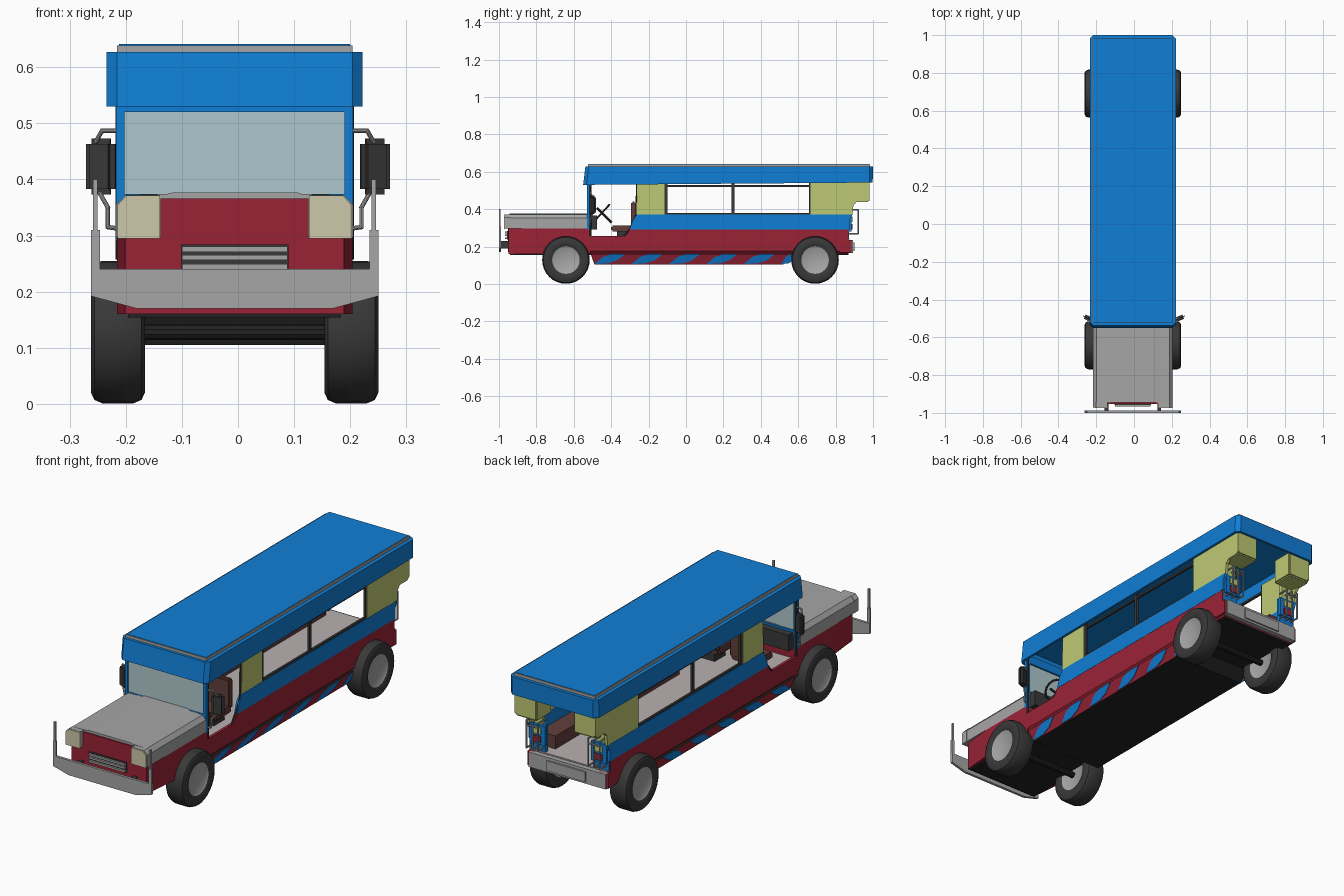
import bpy, bmesh, math
from mathutils import Vector, Matrix

if "Cube" in bpy.data.objects:
    bpy.data.objects.remove(bpy.data.objects["Cube"])

CX = -0.006   # body centreline
SIDES = (-1, 1)


def mat(name, r, g, b):
    m = bpy.data.materials.new(name)
    lin = lambda c: ((c / 255 + 0.055) / 1.055) ** 2.4
    m.diffuse_color = (lin(r), lin(g), lin(b), 1)
    m.use_nodes = True
    m.node_tree.nodes["Principled BSDF"].inputs["Base Color"].default_value = m.diffuse_color
    return m


BLUE = mat("blue paint", 16, 127, 214)
RED = mat("red paint", 154, 35, 54)
GREY = mat("grey metal", 166, 166, 166)
YELLOW = mat("yellow green paint", 190, 202, 115)
BEIGE = mat("headlight beige", 206, 200, 170)
DARK = mat("dark trim", 56, 56, 56)
BLACK = mat("underside black", 34, 34, 34)
GLASS = mat("pale glass", 175, 200, 205)
BROWN = mat("brown seat", 98, 62, 60)
FLOOR = mat("warm grey floor", 184, 178, 176)


def finish(name, bm, mats, smooth=False):
    bmesh.ops.recalc_face_normals(bm, faces=bm.faces)
    me = bpy.data.meshes.new(name)
    bm.to_mesh(me)
    bm.free()
    for m in (mats if isinstance(mats, (list, tuple)) else [mats]):
        me.materials.append(m)
    if smooth:
        for p in me.polygons:
            p.use_smooth = True
        me.set_sharp_from_angle(angle=math.radians(35))
    ob = bpy.data.objects.new(name, me)
    ob.location.x = CX
    bpy.context.collection.objects.link(ob)
    return ob


def prism(name, mats, axis, pts, a0, a1, bevel=0):
    """Extrude a 2D outline along an axis: x takes (y,z), y takes (x,z), z takes (x,y)."""
    put = {'x': lambda p, a: (a, p[0], p[1]), 'y': lambda p, a: (p[0], a, p[1]),
           'z': lambda p, a: (p[0], p[1], a)}[axis]
    bm = bmesh.new()
    lo = [bm.verts.new(put(p, a0)) for p in pts]
    hi = [bm.verts.new(put(p, a1)) for p in pts]
    n = len(pts)
    bm.faces.new(lo)
    bm.faces.new(hi)
    for i in range(n):
        bm.faces.new((lo[i], lo[(i + 1) % n], hi[(i + 1) % n], hi[i]))
    if bevel:
        bmesh.ops.bevel(bm, geom=bm.edges[:], offset=bevel, segments=2, affect='EDGES')
    return finish(name, bm, mats)


def box(name, m, x0, x1, y0, y1, z0, z1, bevel=0):
    return prism(name, m, 'z', [(x0, y0), (x1, y0), (x1, y1), (x0, y1)], z0, z1, bevel)


def side_box(name, m, s, x0, x1, y0, y1, z0, z1, bevel=0):
    return box(name, m, *sorted((s * x0, s * x1)), y0, y1, z0, z1, bevel)


def tube(name, m, pts, r):
    bm = bmesh.new()
    for a, b in zip(pts, pts[1:]):
        a, b = Vector(a), Vector(b)
        d = b - a
        mx = Matrix.Translation((a + b) / 2) @ d.to_track_quat('Z', 'Y').to_matrix().to_4x4()
        bmesh.ops.create_cone(bm, cap_ends=True, segments=10, radius1=r, radius2=r,
                              depth=d.length + r, matrix=mx)
    return finish(name, bm, m, True)


def lean(ob):   # flare the skirt outwards with height
    for v in ob.data.vertices:
        v.co.x += math.copysign((v.co.z - 0.105) * 0.33, v.co.x)


# lower hull, nose and floor
prism("hull", RED, 'y', [(-.21, .24), (-.21, .175), (-.195, .16), (.195, .16), (.21, .175), (.21, .24)], -.52, .87)
prism("nose", RED, 'z', [(-.195, -.95), (.195, -.95), (.21, -.8), (.21, -.51), (-.21, -.51), (-.21, -.8)], .16, .296)
box("nose_centre", RED, -.132, .132, -.952, -.93, .17, .366)
box("floor", FLOOR, -.2, .2, -.51, .875, .238, .244)
box("underside", BLACK, -.19, .19, -.94, .87, .154, .161)
skirt = prism("skirt", [RED, BLACK], 'x', [(-.51, .161), (-.49, .105), (.52, .105), (.57, .161)], -.19, .19)
for p in skirt.data.polygons:
    if abs(p.normal.x) < .5:
        p.material_index = 1
lean(skirt)

# blue leaf stripes on the skirt
for s in SIDES:
    for i in range(6):
        y = -.49 + i * .2
        k = 1 if i < 5 else .52
        leaf = [(y, .107), (y + .07 * k, .109), (y + .12 * k, .125), (y + .165 * k, .159),
                (y + .09 * k, .159), (y + .045 * k, .145)]
        lean(prism("skirt_stripe", BLUE, 'x', leaf, s * .188, s * .1925))

# side walls
for s in SIDES:
    a, b = s * .196, s * .21
    prism("lower_wall", RED, 'x', [(-.335, .24), (-.3, .292), (.87, .292), (.87, .24)], a, b)
    prism("door_sill", RED, 'x', [(-.52, .24), (-.52, .256), (-.32, .256), (-.32, .24)], a, b)
    prism("belt", BLUE, 'x', [(-.3, .292), (-.285, .34), (-.262, .372), (.89, .372), (.875, .34), (.875, .292)], a, b * 1.005)
    prism("front_panel", YELLOW, 'x', [(-.265, .372), (-.26, .56), (-.115, .56), (-.115, .372)], a, b)
    prism("rear_panel", YELLOW, 'x', [(.665, .372), (.89, .372), (.895, .42), (.91, .437), (.965, .437),
                                      (.98, .45), (.98, .56), (.665, .56)], a, b)
    # window frame
    for y in (-.115, .243, .657):
        side_box("window_post", DARK, s, .197, .208, y, y + .015, .37, .56)
    for z in (.37, .518):
        side_box("window_rail", DARK, s, .197, .208, -.11, .668, z, z + .01)
    tube("door_frame", DARK, [(s * .207, -.512, .26), (s * .207, -.512, .54)], .006)
    tube("door_edge", DARK, [(s * .205, -.335, .256), (s * .205, -.3, .295), (s * .205, -.267, .372), (s * .205, -.263, .54)], .004)
    # rear corner: overhead box, jamb and corner of the red body
    side_box("rear_corner_box", YELLOW, s, .095, .208, .87, .98, .437, .56, .006)
    side_box("rear_jamb", BLUE, s, .125, .205, .855, .872, .24, .372)
    side_box("rear_jamb_top", YELLOW, s, .14, .205, .855, .875, .372, .45)
    side_box("rear_body_corner", RED, s, .16, .21, .82, .885, .168, .235)
    # tail lamps with a guard
    side_box("tail_lamp_box", BLUE, s, .12, .2, .87, .885, .28, .37)
    side_box("tail_lamp_red", RED, s, .14, .18, .883, .89, .29, .32)
    side_box("tail_lamp_yellow", YELLOW, s, .14, .18, .883, .89, .33, .36)
    for x in (.13, .16, .19):
        tube("lamp_guard", GREY, [(s * x, .87, .397), (s * x, .92, .397), (s * x, .92, .268), (s * x, .87, .268)], .004)
    tube("lamp_guard_bar", GREY, [(s * .13, .92, .375), (s * .19, .92, .375)], .004)
    # benches
    side_box("bench", BROWN, s, .11, .196, -.1, .82, .24, .305)

box("rear_bumper", GREY, -.2, .2, .868, .893, .165, .235)
box("rear_step", GREY, -.1, .1, .885, .9, .175, .222)

# hood and headlights
prism("hood", GREY, 'y', [(-.21, .296), (-.21, .352), (-.193, .372), (-.12, .374), (-.11, .377), (.11, .377),
                          (.12, .374), (.193, .372), (.21, .352), (.21, .296)], -.945, -.515)
for s in SIDES:
    outline = [(s * .134, .296), (s * .211, .296), (s * .211, .355), (s * .195, .372), (s * .134, .372)]
    prism("headlight_housing", GREY, 'y', outline, -.968, -.94)
    prism("headlight", BEIGE, 'y', [(x * .99, z - .001) for x, z in outline], -.974, -.967)

# grille
box("grille_back", DARK, -.096, .096, -.958, -.945, .238, .284)
for z in (.24, .256, .271):
    box("grille_bar", GREY, -.094, .094, -.967, -.952, z, z + .009)

# front bumper with upright posts
prism("front_bumper", GREY, 'y', [(-.256, .24), (-.256, .192), (-.175, .17), (.175, .17), (.256, .192), (.256, .24)], -1, -.988)
for s in SIDES:
    side_box("bumper_post", GREY, s, .24, .256, -1, -.99, .238, .31)
    side_box("bumper_post_tip", GREY, s, .244, .252, -.999, -.991, .31, .4)
    side_box("bumper_bracket", DARK, s, .13, .15, -.99, -.94, .19, .23)

# windscreen
box("windscreen_glass", GLASS, -.2, .2, -.523, -.517, .37, .525)
for s in SIDES:
    side_box("windscreen_post", BLUE, s, .196, .211, -.53, -.508, .29, .56)
box("windscreen_sill", BLUE, -.21, .21, -.53, -.508, .355, .374)
box("windscreen_header", BLUE, -.21, .21, -.53, -.508, .52, .56)
box("dashboard", DARK, -.195, .195, -.515, -.475, .29, .365)

# roof: canopy band, ceiling, trim and top
def loop(bm, hx, y0, y1, c, z, tail=0):
    pts = [(-hx + c, y0), (hx - c, y0), (hx, y0 + c), (hx, y1 - c), (hx - c, y1), (-hx + c, y1), (-hx, y1 - c), (-hx, y0 + c)]
    return [bm.verts.new((x, y, z + (tail if y > .5 else 0))) for x, y in pts]


bm = bmesh.new()
rings = [loop(bm, .215, -.537, .985, .012, .6), loop(bm, .215, -.537, .985, .012, .531, .012),
         loop(bm, .228, -.55, .998, .018, .53, .012), loop(bm, .228, -.538, 1.0, .018, .627)]
for r0, r1 in zip(rings, rings[1:]):
    for i in range(8):
        bm.faces.new((r0[i], r0[(i + 1) % 8], r1[(i + 1) % 8], r1[i]))
bm.faces.new(rings[0])
bm.faces.new(rings[-1])
finish("roof_canopy", bm, BLUE)
box("roof_trim", GREY, -.21, .21, -.525, .985, .626, .639)
box("roof_top", BLUE, -.206, .206, -.521, .981, .636, .641)

# wheels
def wheel(s, y):
    prof = [(0, .246), (.068, .246), (.074, .25), (.08, .254), (.108, .256), (.121, .25), (.127, .236),
            (.127, .18), (.121, .166), (.108, .16), (.08, .162), (.074, .166), (.068, .17), (0, .17)]
    bm = bmesh.new()
    n, prev = 32, None
    for r, x in prof:
        k = 1 if r == 0 else n
        ring = [bm.verts.new((s * x, y + r * math.cos(2 * math.pi * i / n), .128 + r * math.sin(2 * math.pi * i / n)))
                for i in range(k)]
        if prev:
            for i in range(n):
                j = (i + 1) % n
                q = [prev[i % len(prev)], prev[j % len(prev)], ring[j % k], ring[i % k]]
                f = bm.faces.new(list(dict.fromkeys(q)))
                c = f.calc_center_median()
                f.material_index = 1 if math.hypot(c.y - y, c.z - .128) < .0725 else 0
        prev = ring
    finish("wheel", bm, [DARK, GREY], True)


for y in (-.642, .69):
    for s in SIDES:
        wheel(s, y)
    tube("axle", BLACK, [(-.18, y, .128), (.18, y, .128)], .014)

# front seats and steering wheel
for s in SIDES:
    side_box("seat_base", BROWN, s, .03, .17, -.4, -.28, .28, .312, .008)
    side_box("seat_back", BROWN, s, .03, .17, -.295, -.268, .3, .44, .008)
    side_box("seat_leg", DARK, s, .06, .14, -.37, -.29, .24, .282)
tube("steering_column", DARK, [(.1, -.4, .33), (.1, -.475, .405)][::-1], .006)
ring = []
for i in range(17):
    t = 2 * math.pi * i / 16
    ring.append((.1 + .05 * math.cos(t), -.445 + .035 * math.sin(t), .385 + .038 * math.sin(t)))
tube("steering_wheel", DARK, ring, .005)

# wing mirrors
for s in SIDES:
    m = box("wing_mirror", DARK, -.028, .028, -.012, .012, .373, .473, .01)
    m.location = (s * .244, -.498, 0)
    m.rotation_euler.z = s * .4
    tube("mirror_arm_top", GREY, [(s * .2, -.515, .487), (s * .236, -.51, .487), (s * .247, -.5, .468)], .004)
    tube("mirror_arm_bottom", GREY, [(s * .24, -.5, .375), (s * .226, -.51, .35), (s * .226, -.515, .315), (s * .205, -.515, .312)], .004)
